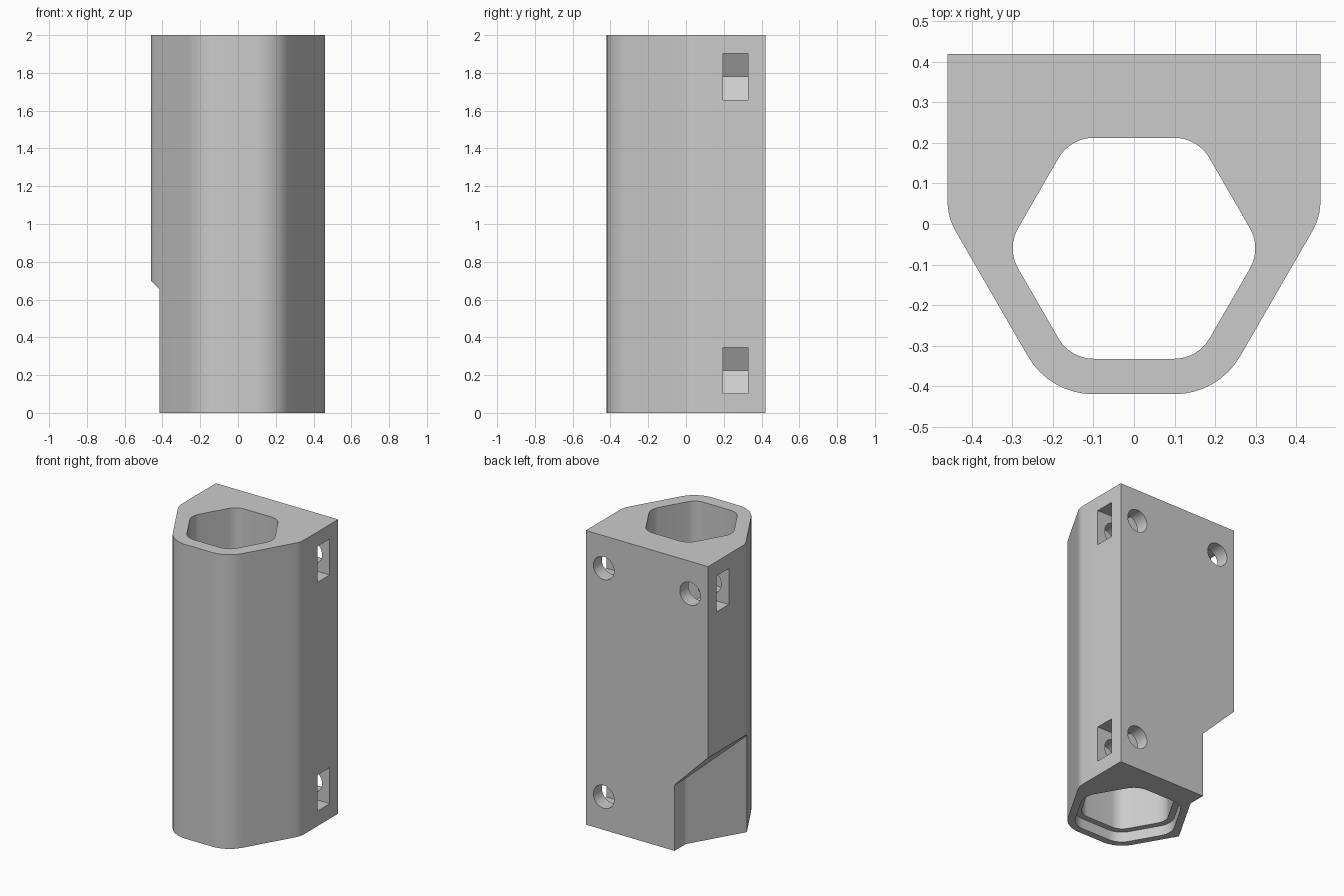
import bpy, bmesh, math
from mathutils import Vector

if "Cube" in bpy.data.objects:
    bpy.data.objects.remove(bpy.data.objects["Cube"], do_unlink=True)

CY = -0.06          # centre of the hexagonal bore
OUTER = 0.36        # apothem of the outer hexagon
INNER = 0.2725      # apothem of the bore
HALF_W = 0.46
BACK = 0.42

grey = bpy.data.materials.new("light grey plastic")
grey.use_nodes = True
grey.diffuse_color = (0.6, 0.6, 0.6, 1)
grey.node_tree.nodes["Principled BSDF"].inputs["Base Color"].default_value = (0.6, 0.6, 0.6, 1)


def rounded(corners, steps=8):
    """Polygon from (x, y, radius) corners, each filleted by an arc."""
    pts = []
    n = len(corners)
    for i, (x, y, r) in enumerate(corners):
        p = Vector((x, y))
        if r == 0:
            pts.append(p)
            continue
        a = (Vector(corners[i - 1][:2]) - p).normalized()
        b = (Vector(corners[(i + 1) % n][:2]) - p).normalized()
        half = a.angle(b) / 2
        centre = p + (a + b).normalized() * (r / math.sin(half))
        start = p + a * (r / math.tan(half)) - centre
        end = p + b * (r / math.tan(half)) - centre
        sweep = start.angle_signed(end)
        for k in range(steps + 1):
            t = -sweep * k / steps
            c, s = math.cos(t), math.sin(t)
            pts.append(centre + Vector((start.x * c - start.y * s, start.x * s + start.y * c)))
    return pts


def hexagon(apothem, radius):
    r = apothem / math.cos(math.pi / 6)
    return rounded([(r * math.cos(i * math.pi / 3), CY + r * math.sin(i * math.pi / 3), radius)
                    for i in range(6)])


def prism(name, pts, lo, hi, axis="Z"):
    """Extrude a profile along z (profile in xy) or along y (profile in xz)."""
    bm = bmesh.new()

    def place(p, d):
        return (p[0], p[1], d) if axis == "Z" else (p[0], d, p[1])

    low = [bm.verts.new(place(p, lo)) for p in pts]
    high = [bm.verts.new(place(p, hi)) for p in pts]
    bm.faces.new(low)
    bm.faces.new(high)
    for i in range(len(pts)):
        j = (i + 1) % len(pts)
        bm.faces.new((low[i], low[j], high[j], high[i]))
    bmesh.ops.recalc_face_normals(bm, faces=bm.faces)
    mesh = bpy.data.meshes.new(name)
    bm.to_mesh(mesh)
    bm.free()
    mesh.materials.append(grey)
    obj = bpy.data.objects.new(name, mesh)
    bpy.context.collection.objects.link(obj)
    return obj


def cut(target, cutter):
    cutter.hide_render = True
    mod = target.modifiers.new("cut", "BOOLEAN")
    mod.operation = "DIFFERENCE"
    mod.solver = "EXACT"
    mod.object = cutter
    bpy.context.view_layer.objects.active = target
    bpy.ops.object.modifier_apply(modifier=mod.name)
    bpy.data.objects.remove(cutter, do_unlink=True)


# Body: flat back, sides tapering into a rounded hexagon at the front
vertex = OUTER / math.cos(math.pi / 6)
shoulder = CY + (HALF_W - vertex) * math.tan(math.pi / 3)
half = [(HALF_W, BACK, 0), (HALF_W, shoulder, 0.15), (vertex / 2, CY - OUTER, 0.187)]
mirrored = [(-x, y, r) for x, y, r in reversed(half)]
body = prism("tube_holder_body", rounded(half + mirrored), 0, 2)

# Hexagonal bore with a wider shallow seat at the bottom
cut(body, prism("bore_cutter", hexagon(INNER, 0.1), -0.1, 2.1))
cut(body, prism("seat_cutter", hexagon(INNER + 0.04, 0.13), -0.1, 0.07))

# Lower corner notch following the hexagon, with a 45 degree top
notch = prism("notch_cutter", [(-vertex, CY), (-vertex / 2, CY + OUTER), (-vertex / 2, 0.6),
                               (-0.7, 0.6), (-0.7, CY)], -0.1, 1)
for v in notch.data.vertices:
    if v.co.z > 0.5:
        v.co.z = 0.24 - v.co.x
cut(body, notch)

# Bolt holes from the back, each crossing a side-loaded nut pocket
BOLT_X, NUT_AF = 0.325, 0.245
nut_r = NUT_AF / math.sqrt(3)
for side, z in ((1, 1.78), (-1, 1.78), (1, 0.225)):
    slot = [(BOLT_X - nut_r, 0), (BOLT_X - nut_r / 2, NUT_AF / 2), (0.6, NUT_AF / 2),
            (0.6, -NUT_AF / 2), (BOLT_X - nut_r / 2, -NUT_AF / 2)]
    cut(body, prism("nut_cutter", [(side * x, z + h) for x, h in slot], 0.197, 0.328, "Y"))
    circle = [(side * BOLT_X + 0.078 * math.cos(k * math.pi / 16),
               z + 0.078 * math.sin(k * math.pi / 16)) for k in range(32)]
    cut(body, prism("bolt_cutter", circle, 0.1, 0.6, "Y"))

bpy.ops.object.select_all(action="DESELECT")
body.select_set(True)
bpy.context.view_layer.objects.active = body
bpy.ops.object.shade_smooth_by_angle(angle=math.radians(25))
